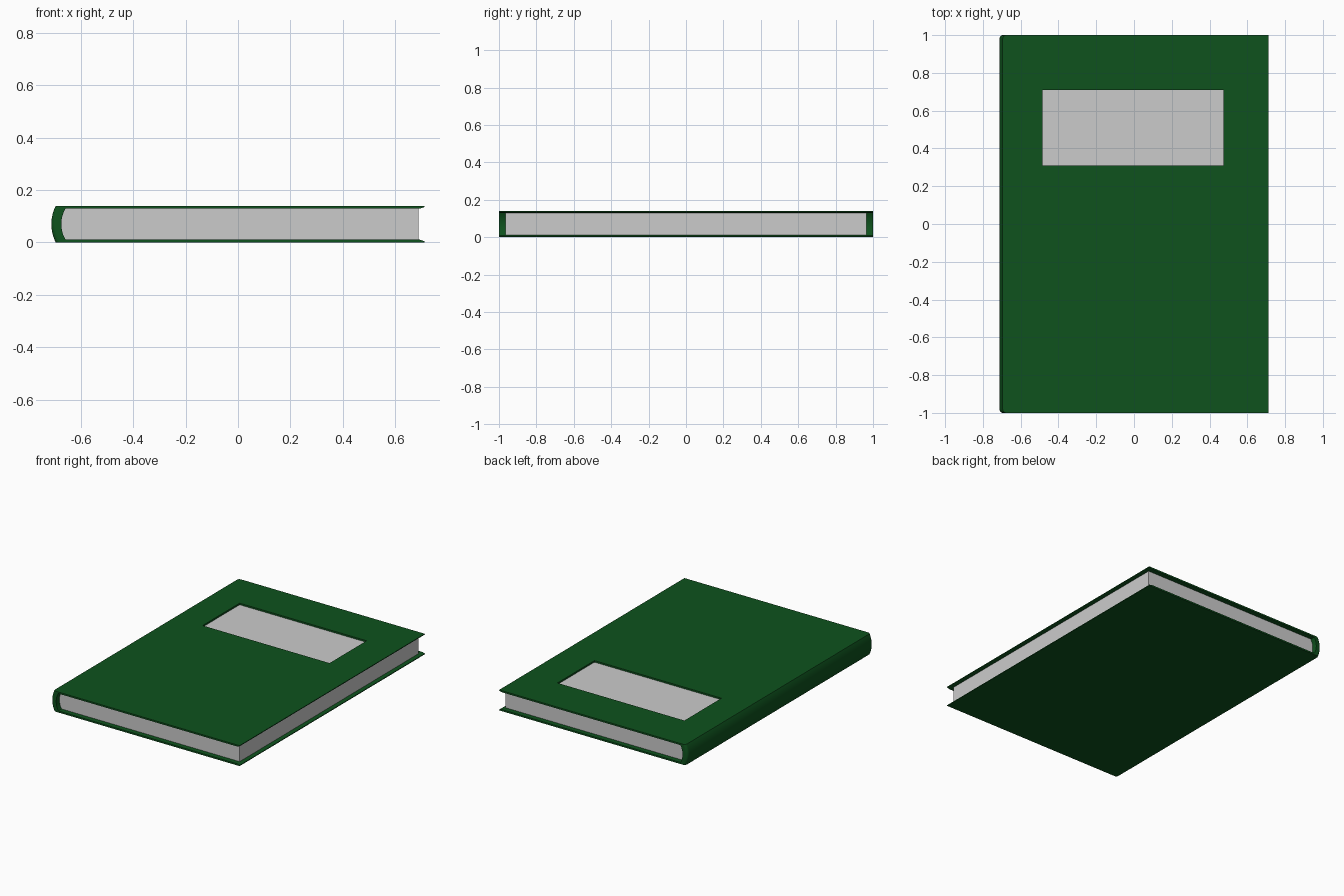
import bpy, bmesh, math

if "Cube" in bpy.data.objects:
    bpy.data.objects.remove(bpy.data.objects["Cube"])

H, T = 0.14, 0.011          # book height, cover thickness
ARC = 16                    # segments across the rounded spine

green = bpy.data.materials.new("green_cloth")
green.diffuse_color = (0.0044, 0.084, 0.0123, 1)
green.use_nodes = True
green.node_tree.nodes["Principled BSDF"].inputs["Base Color"].default_value = green.diffuse_color


def arc(x_edge, bulge, z0, z1):
    """Shallow circular arc bulging to -x, from z0 up to z1."""
    half = (z1 - z0) / 2
    radius = (half * half + bulge * bulge) / (2 * bulge)
    a = math.asin(half / radius)
    pts = []
    for i in range(ARC + 1):
        t = -a + 2 * a * i / ARC
        pts.append((x_edge + radius * math.cos(a) - radius * math.cos(t),
                    (z0 + z1) / 2 + radius * math.sin(t)))
    return pts


def loft(name, sections, angle=30):
    """Solid through (y, [(x, z), ...]) cross-sections."""
    bm = bmesh.new()
    rings = [[bm.verts.new((x, y, z)) for x, z in pts] for y, pts in sections]
    n = len(rings[0])
    for a, b in zip(rings, rings[1:]):
        for i in range(n):
            j = (i + 1) % n
            bm.faces.new((a[i], a[j], b[j], b[i]))
    bm.faces.new(rings[0])
    bm.faces.new(rings[-1])
    bmesh.ops.recalc_face_normals(bm, faces=bm.faces)
    mesh = bpy.data.meshes.new(name)
    bm.to_mesh(mesh)
    bm.free()
    ob = bpy.data.objects.new(name, mesh)
    bpy.context.collection.objects.link(ob)
    bpy.ops.object.select_all(action='DESELECT')
    bpy.context.view_layer.objects.active = ob
    ob.select_set(True)
    bpy.ops.object.shade_smooth_by_angle(angle=math.radians(angle))
    return ob


def cover_profile(inset):
    """C-shaped cover outline, spine pulled in by inset."""
    outer = [(x + inset, z) for x, z in arc(-0.695, 0.017, 0, H)]
    inner = arc(-0.658, 0.016, T, H - T)[::-1]
    tip = 0.712
    return (outer + [(tip, H), (tip, H - 0.005), (tip - 0.02, H - T)]
            + inner + [(tip - 0.02, T), (tip, 0.005), (tip, 0)])


# Cover: wraps round the pages, spine corners rounded at both ends
R = 0.018
ends = []
for k in range(5):
    t = math.radians(90 * k / 4)
    ends.append((1 - R + R * math.cos(t), R * (1 - math.sin(t))))
sections = [(-y, cover_profile(i)) for y, i in ends]
sections += [(y, cover_profile(i)) for y, i in reversed(ends)]
cover = loft("cover", sections)
cover.data.materials.append(green)

# Window cut through the front cover
bpy.ops.mesh.primitive_cube_add(size=1, location=(-0.005, 0.51, H))
cutter = bpy.context.object
cutter.name = "window_cutter"
cutter.scale = (0.96, 0.40, 0.06)
cutter.hide_render = True
cut = cover.modifiers.new("window", 'BOOLEAN')
cut.operation = 'DIFFERENCE'
cut.solver = 'EXACT'
cut.object = cutter
bpy.context.view_layer.objects.active = cover
bpy.ops.object.modifier_apply(modifier="window")
bpy.data.objects.remove(cutter)

# Page block: fits the hollow of the spine, set back from the cover edges
page_outline = arc(-0.658, 0.016, T, H - T) + [(0.688, H - T), (0.688, T)]
loft("pages", [(-0.965, page_outline), (0.965, page_outline)])
